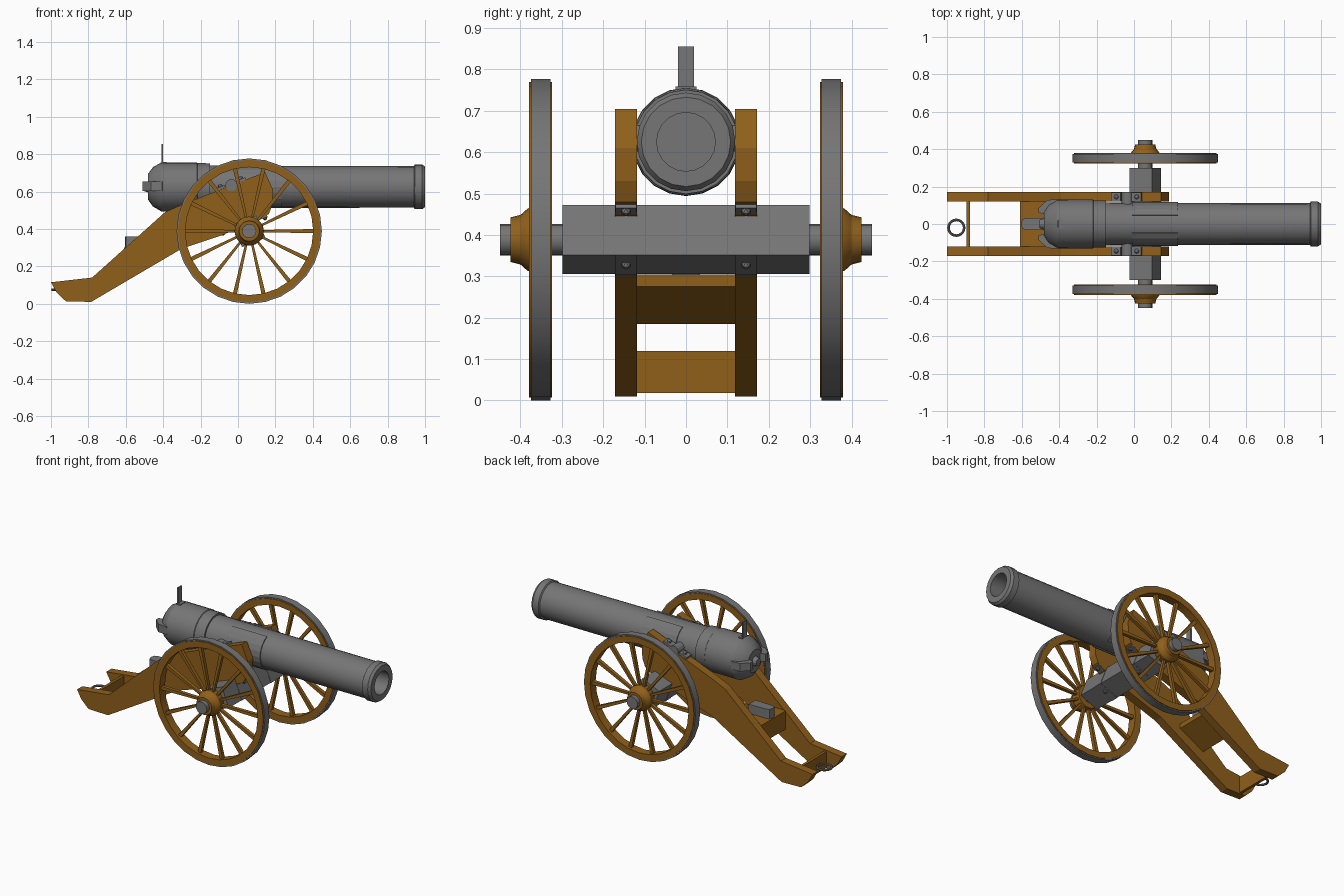
import bpy, bmesh
from math import sin, cos, pi, radians
from mathutils import Matrix, Vector

if "Cube" in bpy.data.objects:
    bpy.data.objects.remove(bpy.data.objects["Cube"])

wood = bpy.data.materials.new("wood")
wood.diffuse_color = (0.28, 0.117, 0.011, 1)
wood.use_nodes = True
wood.node_tree.nodes["Principled BSDF"].inputs["Base Color"].default_value = wood.diffuse_color
iron = bpy.data.materials.new("iron")
iron.diffuse_color = (0.18, 0.18, 0.18, 1)
iron.use_nodes = True
iron.node_tree.nodes["Principled BSDF"].inputs["Base Color"].default_value = iron.diffuse_color


def finish(name, bm, mat=iron, mirror=False, smooth=False):
    bmesh.ops.remove_doubles(bm, verts=bm.verts, dist=1e-5)
    bmesh.ops.recalc_face_normals(bm, faces=bm.faces)
    me = bpy.data.meshes.new(name)
    bm.to_mesh(me)
    bm.free()
    ob = bpy.data.objects.new(name, me)
    bpy.context.collection.objects.link(ob)
    me.materials.append(mat)
    if mirror:
        m = ob.modifiers.new("mirror", 'MIRROR')
        m.use_axis = (False, True, False)
        m.use_mirror_merge = False
    if smooth:
        bpy.context.view_layer.objects.active = ob
        ob.select_set(True)
        bpy.ops.object.shade_smooth_by_angle(angle=radians(25))
        ob.select_set(False)
    return ob


def extrude(bm, pts, vec):
    f = bm.faces.new([bm.verts.new(p) for p in pts])
    r = bmesh.ops.extrude_face_region(bm, geom=[f])
    bmesh.ops.translate(bm, verts=[v for v in r['geom'] if isinstance(v, bmesh.types.BMVert)], vec=vec)


def side_prism(name, pts, y0, y1, mat=iron, mirror=False):
    bm = bmesh.new()
    extrude(bm, [(x, y0, z) for x, z in pts], (0, y1 - y0, 0))
    return finish(name, bm, mat, mirror)


def box(bm, c, s, tilt=0):
    m = Matrix.Translation(c) @ Matrix.Rotation(radians(-tilt), 4, 'Y') @ Matrix.Diagonal((*s, 1))
    bmesh.ops.create_cube(bm, size=1, matrix=m)


def lathe(name, prof, axis, centre, n, mat=iron, mirror=False, closed=False):
    # profile of (position along axis, radius), spun about the axis
    bm = bmesh.new()
    d = Vector((1, 0, 0)) if axis == 'X' else Vector((0, 1, 0))
    vs = [bm.verts.new(Vector(centre) + d * a + Vector((0, 0, r))) for a, r in prof]
    es = [bm.edges.new(p) for p in zip(vs, vs[1:])]
    if closed:
        es.append(bm.edges.new((vs[-1], vs[0])))
    bmesh.ops.spin(bm, geom=vs + es, cent=centre, axis=d, angle=2 * pi, steps=n)
    return finish(name, bm, mat, mirror, True)


AX = (0.06, 0, 0.3885)     # axle centre
BZ = 0.625                 # barrel axis height

# Barrel with breech, muzzle ring and bore
lathe("barrel", [(-.48, 0), (-.48, .07), (-.455, .105), (-.41, .131), (-.22, .13), (-.217, .127),
                 (-.15, .126), (-.15, .115), (0, .113), (.94, .111), (.945, .119), (.985, .119),
                 (1, .108), (1, .071), (.05, .071), (.05, 0)], 'X', (0, 0, BZ), 20)
lathe("breech_knob", [(-.505, 0), (-.505, .022), (-.48, .03), (-.47, 0)], 'X', (0, 0, BZ), 12)

# Curved reinforcing plates on the barrel sides
bm = bmesh.new()
arc = [radians(-66 + 132 * i / 8) for i in range(9)]
ring = [(r * cos(a), r * sin(a)) for r, seq in ((.118, arc), (.1, arc[::-1])) for a in seq]
extrude(bm, [(-.01, y, BZ + z) for y, z in ring], (.245, 0, 0))
finish("barrel_side_plate", bm, iron, True)

# Breech side lugs
bm = bmesh.new()
extrude(bm, [(x, y, .603) for x, y in ((-.405, .133), (-.465, .128), (-.51, .085), (-.51, .062),
                                       (-.475, .05), (-.41, .11))], (0, 0, .05))
finish("breech_lug", bm, iron, True)

# Rear sight
bm = bmesh.new()
box(bm, (-.406, 0, .80), (.008, .038, .11))
box(bm, (-.396, 0, .752), (.028, .05, .014))
finish("rear_sight", bm)

# Trunnions and their hold-down caps with bolts
lathe("trunnion", [(.09, 0), (.09, .032), (.172, .032), (.172, 0)], 'Y', (-.035, 0, .634), 14, iron, True)
bm = bmesh.new()
for x, z in ((-.095, .618), (.015, .660)):
    box(bm, (x, .145, z), (.055, .048, .014), 21)
    bmesh.ops.create_uvsphere(bm, u_segments=8, v_segments=6, radius=.013,
                              matrix=Matrix.Translation((x, .145, z + .01)))
finish("trunnion_cap", bm, iron, True)

# Trail cheeks
side_prism("trail_cheek", [(-1, .115), (-.97, .06), (-.92, .013), (-.785, .01), (-.3, .295), (-.09, .365),
                           (.12, .45), (.165, .48), (.184, .53), (.187, .61), (.145, .704), (-.3, .53),
                           (-.39, .49), (-.78, .14)], .119, .171, wood, True)

# Cross boards between the cheeks
side_prism("trail_transom", [(-.895, .018), (-.878, .018), (-.878, .12), (-.895, .12)], -.12, .12, wood)
side_prism("elevation_bed", [(-.61, .3), (-.61, .185), (-.44, .275), (-.44, .305)], -.12, .12, wood)

# Elevation wedge under the breech, rounded at the back
bm = bmesh.new()
extrude(bm, [(x, y, .3) for x, y in ((-.46, -.034), (-.58, -.031), (-.598, -.024), (-.605, 0),
                                     (-.598, .024), (-.58, .031), (-.46, .034))], (0, 0, .06))
finish("elevation_wedge", bm)

# Towing ring at the trail end
bm = bmesh.new()
for i in range(8):
    a = 2 * pi * i / 8
    bm.verts.new((-.95 + .042 + .007 * cos(a), -.02, .075 + .007 * sin(a)))
bm.verts.ensure_lookup_table()
es = [bm.edges.new((bm.verts[i], bm.verts[(i + 1) % 8])) for i in range(8)]
bmesh.ops.spin(bm, geom=bm.verts[:] + es, cent=(-.95, -.02, .075), axis=(0, 0, 1), angle=2 * pi, steps=20)
finish("towing_ring", bm, iron, False, True)

# Tilted axle block, straps and bolts
bm = bmesh.new()
box(bm, (AX[0], 0, .389), (.13, .597, .129), 21)
finish("axle_block", bm)
bm = bmesh.new()
box(bm, (AX[0], .145, .389), (.134, .05, .132), 21)
box(bm, (.128, .145, .46), (.06, .05, .012), 21)
box(bm, (-.06, .145, .39), (.09, .05, .012), 21)
for p in ((.09, .145, .329), (.145, .145, .458), (-.08, .145, .376)):
    bmesh.ops.create_icosphere(bm, subdivisions=1, radius=.013, matrix=Matrix.Translation(p))
finish("axle_strap", bm, iron, True)
lathe("axle_end", [(.28, 0), (.28, .038), (.45, .038), (.45, 0)], 'Y', AX, 16, iron, True)

# Wheels: hub, rim, iron tyre, tapered spokes
lathe("wheel_hub", [(.328, .03), (.328, .072), (.375, .078), (.383, .075), (.4, .06), (.424, .054),
                    (.424, .03)], 'Y', AX, 20, wood, True)
lathe("wheel_rim", [(.324, .342), (.324, .381), (.379, .381), (.379, .342)], 'Y', AX, 28, wood, True, True)
lathe("wheel_tyre", [(.328, .37), (.328, .3885), (.374, .3885), (.374, .37)], 'Y', AX, 28, iron, True, True)
bm = bmesh.new()
for i in range(14):
    m = Matrix.Translation((AX[0], .351, AX[2])) @ Matrix.Rotation(2 * pi * i / 14, 4, 'Y')
    a, b = .006, .011
    p = [m @ Vector(q) for q in ((.06, -.011, -a), (.35, -.011, -b), (.35, -.011, b), (.06, -.011, a))]
    extrude(bm, p, (0, .022, 0))
finish("wheel_spokes", bm, wood, True)
